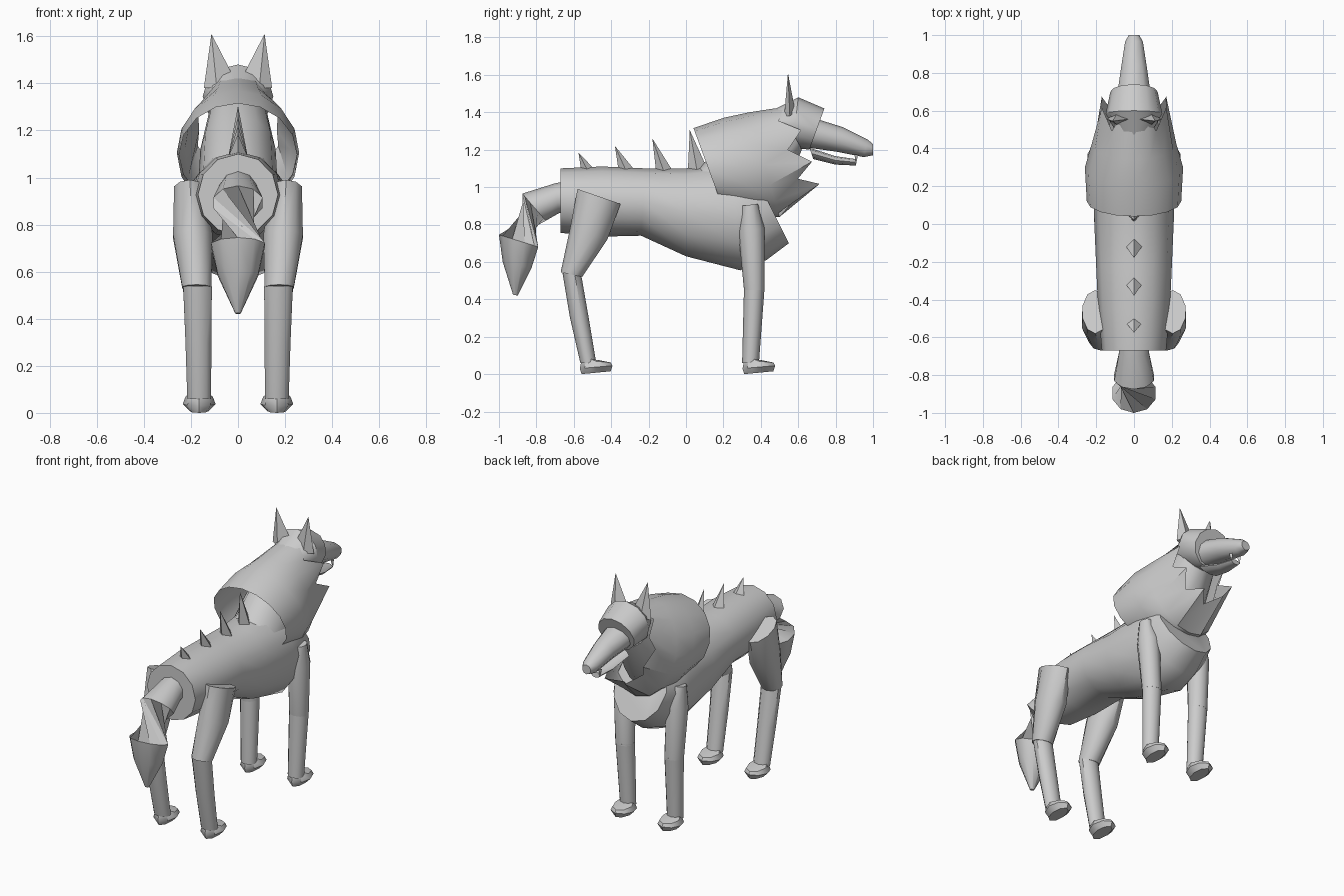
import bpy, bmesh, math
from mathutils import Vector

cube = bpy.data.objects.get("Cube")
if cube:
    bpy.data.objects.remove(cube, do_unlink=True)

grey = bpy.data.materials.new("plain grey")
grey.use_nodes = True
GREY = (0.6, 0.6, 0.6, 1)
grey.diffuse_color = GREY
grey.node_tree.nodes["Principled BSDF"].inputs["Base Color"].default_value = GREY


def finish(name, bm, angle=42, recalc=True):
    if recalc:
        bmesh.ops.recalc_face_normals(bm, faces=bm.faces)
    me = bpy.data.meshes.new(name)
    bm.to_mesh(me)
    bm.free()
    me.materials.append(grey)
    ob = bpy.data.objects.new(name, me)
    bpy.context.collection.objects.link(ob)
    bpy.ops.object.select_all(action='DESELECT')
    bpy.context.view_layer.objects.active = ob
    ob.select_set(True)
    bpy.ops.object.shade_smooth_by_angle(angle=math.radians(angle))
    return ob


def ring_points(ring, n):
    # ring = (y, z of one end, y, z of the opposite end, half width, x centre, turn)
    y0, z0, y1, z1, hw = ring[:5]
    x = ring[5] if len(ring) > 5 else 0
    turn = ring[6] if len(ring) > 6 else 0
    c = Vector((x, (y0 + y1) / 2, (z0 + z1) / 2))
    u = Vector((0, (y0 - y1) / 2, (z0 - z1) / 2))
    pts = []
    for i in range(n):
        t = 2 * math.pi * i / n
        t += turn
        pts.append(c + u * math.cos(t) + Vector((hw * math.sin(t), 0, 0)))
    return pts


def loft(name, rings, n=12, caps=(True, True), edit=None, angle=42):
    bm = bmesh.new()
    rows = [ring_points(r, n) for r in rings]
    if edit:
        edit(rows)
    rows = [[bm.verts.new(p) for p in row] for row in rows]
    for a, b in zip(rows, rows[1:]):
        for i in range(n):
            j = (i + 1) % n
            bm.faces.new((a[i], a[j], b[j], b[i]))
    if caps[0]:
        bm.faces.new(rows[0][::-1])
    if caps[1]:
        bm.faces.new(rows[-1])
    return finish(name, bm, angle)


def spike(name, base, tip):
    bm = bmesh.new()
    b = [bm.verts.new(p) for p in base]
    t = bm.verts.new(tip)
    for i in range(len(b)):
        bm.faces.new((b[i], b[(i + 1) % len(b)], t))
    bm.faces.new(b[::-1])
    return finish(name, bm, 25)


# Torso, ending in a slanted chest plate
loft("body", [
    (-.67, 1.10, -.67, .755, .17),
    (-.45, 1.11, -.45, .735, .19),
    (-.22, 1.10, -.24, .74, .20),
    (.00, 1.10, .00, .63, .21),
    (.24, 1.13, .29, .555, .22),
    (.32, 1.12, .43, .61, .21),
    (.36, 1.08, .55, .70, .18)])

# Neck inside the mane
loft("neck", [
    (.05, 1.09, .40, .80, .17),
    (.25, 1.26, .52, .98, .16),
    (.52, 1.38, .62, 1.20, .12)])


# Mane shell with jagged front rim
def jag(rows):
    rim = rows[-1]
    for i in range(1, len(rim), 2):
        rim[i] = rim[i] + Vector((rim[i].x * .12, .10, .02))


loft("mane", [
    (.04, 1.315, .20, .88, .25),
    (.20, 1.37, .40, .84, .26),
    (.34, 1.40, .50, .84, .225),
    (.47, 1.42, .62, .98, .165)], n=16, caps=(False, False), edit=jag)

# Head
loft("skull", [
    (.46, 1.41, .53, 1.25, .10),
    (.60, 1.48, .57, 1.21, .15),
    (.74, 1.42, .66, 1.20, .125)])
loft("muzzle", [
    (.68, 1.37, .66, 1.21, .095),
    (.84, 1.32, .80, 1.19, .072),
    (.97, 1.255, .95, 1.16, .05),
    (1.0, 1.23, 1.0, 1.17, .03)], n=10)
loft("lower_jaw", [
    (.66, 1.21, .68, 1.15, .07),
    (.80, 1.165, .80, 1.12, .05),
    (.905, 1.15, .91, 1.115, .03)], n=8)

# Tail: base, pinched twist and hanging tuft
loft("tail_base", [
    (-.62, 1.035, -.62, .86, .08),
    (-.70, 1.02, -.68, .86, .085),
    (-.875, .965, -.75, .82, .11)], n=10, caps=(True, False))
loft("tail_twist", [
    (-.875, .965, -.75, .82, .11),
    (-1.0, .745, -.79, .68, .12, 0, 2.5)], n=10, caps=(False, False), angle=25)
loft("tail_tuft", [
    (-1.0, .745, -.79, .68, .12),
    (-.98, .60, -.825, .57, .09),
    (-.925, .425, -.90, .42, .012)], n=10, caps=(False, True))

# Spines along the back: base start, base end, tip y, tip z
for k, (y0, y1, ty, tz) in enumerate([
        (.01, .12, .02, 1.305), (-.16, -.07, -.18, 1.26),
        (-.36, -.27, -.38, 1.22), (-.56, -.48, -.575, 1.185)]):
    mid = y0 + (y1 - y0) * .45
    z = 1.085
    spike(f"back_spine_{k + 1}",
          [(0, y0, z), (.042, mid, z), (0, y1, z), (-.042, mid, z)], (0, ty, tz))

# Paired parts
for side, s in (("left", 1), ("right", -1)):
    # Ear and fangs
    spike(f"ear_{side}",
          [(s * x, y, z) for x, y, z in
           ((.025, .555, 1.44), (.09, .525, 1.38), (.145, .555, 1.38), (.09, .585, 1.40))],
          (s * .113, .545, 1.61))
    spike(f"fang_{side}",
          [(s * x, y, 1.175) for x, y in ((.02, .90), (.04, .90), (.03, .92))],
          (s * .03, .91, 1.125))

    # Hind leg
    loft(f"thigh_{side}", [
        (-.35, .91, -.58, .99, .07, s * .205),
        (-.42, .72, -.62, .78, .088, s * .192),
        (-.555, .52, -.67, .545, .065, s * .175)], n=10)
    loft(f"hind_shin_{side}", [
        (-.56, .53, -.66, .54, .064, s * .172),
        (-.52, .30, -.62, .30, .058, s * .168),
        (-.48, .06, -.565, .06, .053, s * .165)], n=10)

    # Front leg
    loft(f"front_upper_leg_{side}", [
        (.385, .91, .30, .90, .035, s * .20),
        (.42, .78, .28, .76, .065, s * .185),
        (.42, .45, .31, .45, .06, s * .172)], n=10)
    loft(f"front_lower_leg_{side}", [
        (.42, .46, .31, .46, .06, s * .172),
        (.39, .06, .30, .06, .05, s * .165)], n=10)

    # Paws
    for part, y in (("hind", -.568), ("front", .302)):
        loft(f"{part}_paw_{side}", [
            (y + .165, .015, y + .01, .0, .04, s * .165),
            (y + .175, .045, y, .03, .07, s * .165),
            (y + .165, .062, y + .01, .075, .058, s * .165),
            (y + .10, .075, y + .02, .085, .045, s * .165)], n=8)
